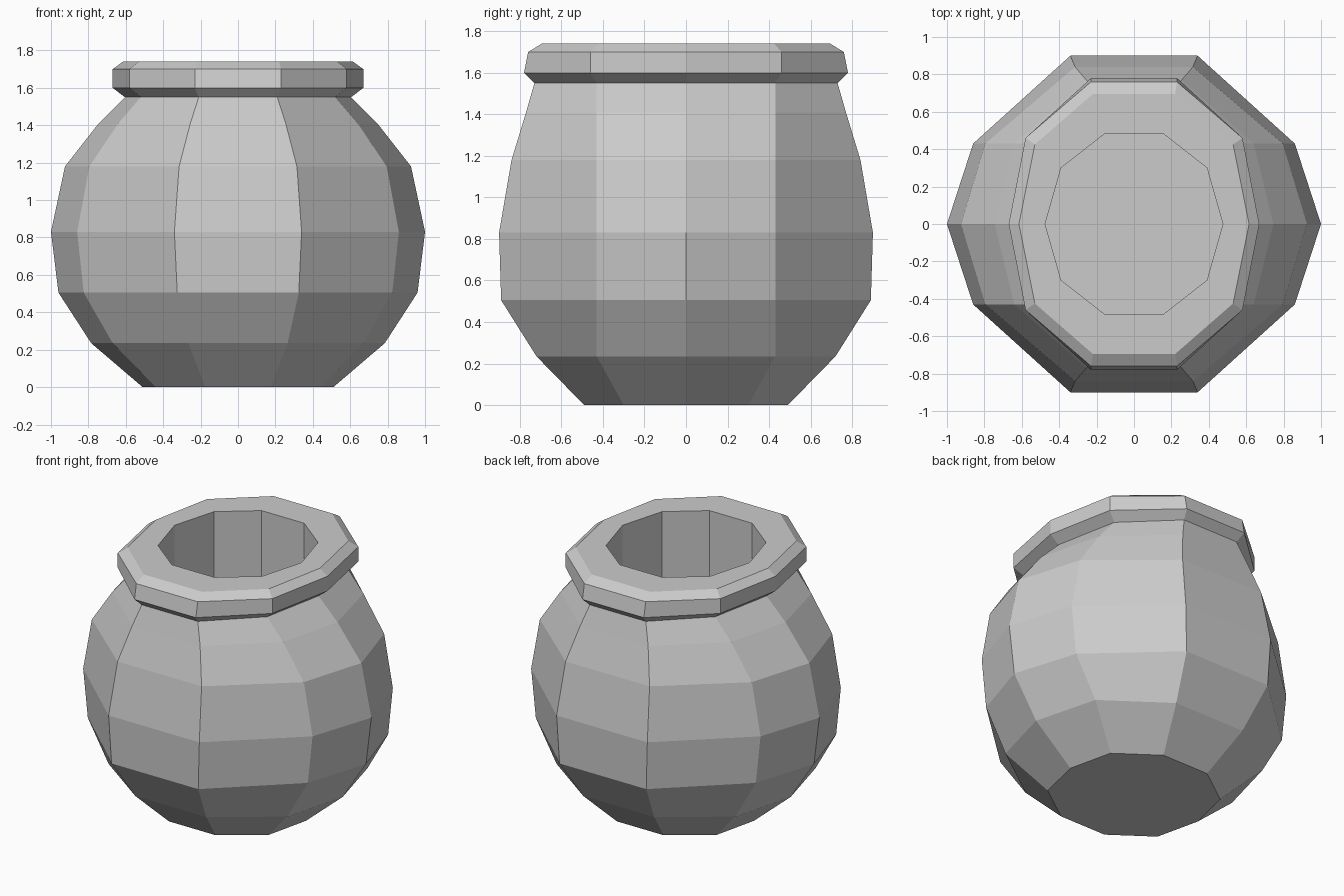
import bpy, bmesh

# Each ring is a ten-sided section: (z, x side, x shoulder, x front, y shoulder, y front)
RINGS = [
    # body
    (0.00, 0.51, 0.44, 0.175, 0.30, 0.49),
    (0.235, 0.785, 0.67, 0.265, 0.43, 0.72),
    (0.505, 0.96, 0.825, 0.325, 0.43, 0.89),
    (0.83, 1.00, 0.86, 0.34, 0.43, 0.90),
    (1.18, 0.925, 0.795, 0.315, 0.43, 0.84),
    (1.41, 0.745, 0.64, 0.255, 0.43, 0.77),
    (1.55, 0.605, 0.52, 0.21, 0.43, 0.73),
    # rim
    (1.60, 0.67, 0.58, 0.23, 0.46, 0.78),
    (1.70, 0.67, 0.58, 0.23, 0.46, 0.76),
    (1.74, 0.615, 0.53, 0.22, 0.425, 0.695),
    # opening and straight inner wall
    (1.74, 0.475, 0.39, 0.16, 0.30, 0.48),
    (0.20, 0.475, 0.39, 0.16, 0.30, 0.48),
]


def add_ring(bm, z, xs, xm, xf, ym, yf):
    """Half of the section, turned by 180 degrees for the other half."""
    half = [(xs, 0), (xm, ym), (xf, yf), (-xf, yf), (-xm, ym)]
    pts = half + [(-x, -y) for x, y in half]
    return [bm.verts.new((x, y, z)) for x, y in pts]


bm = bmesh.new()
loops = [add_ring(bm, *r) for r in RINGS]

# Skin between neighbouring rings
for low, high in zip(loops, loops[1:]):
    for i in range(10):
        j = (i + 1) % 10
        bm.faces.new((low[i], low[j], high[j], high[i]))

# Base and inner floor
bm.faces.new(loops[0][::-1])
bm.faces.new(loops[-1])
bmesh.ops.recalc_face_normals(bm, faces=bm.faces[:])

mesh = bpy.data.meshes.new("pot")
bm.to_mesh(mesh)
bm.free()
pot = bpy.data.objects.new("pot", mesh)
bpy.context.collection.objects.link(pot)
